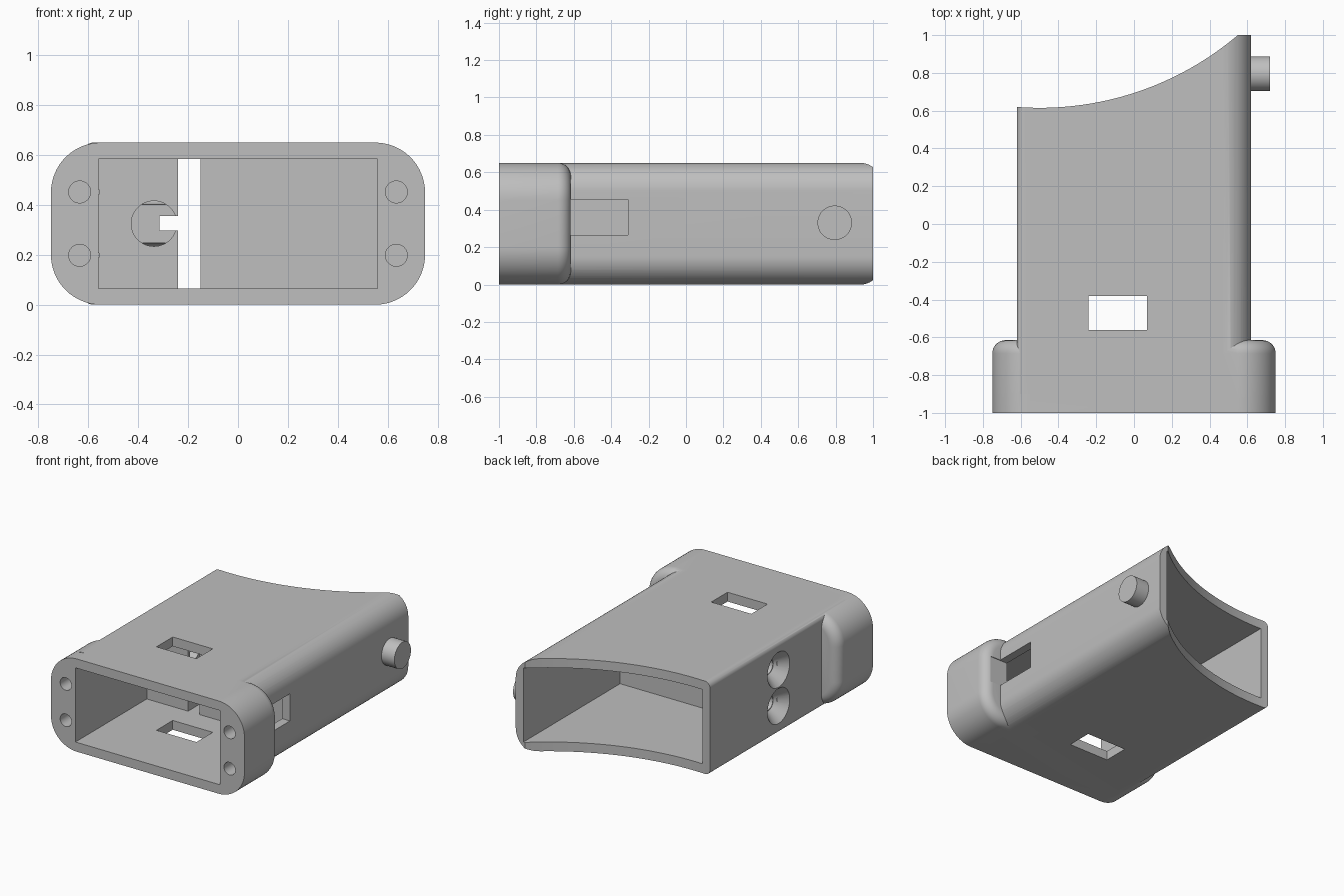
import bpy, bmesh, math
from mathutils import Matrix, Vector

cube = bpy.data.objects.get("Cube")
if cube:
    bpy.data.objects.remove(cube, do_unlink=True)

grey = bpy.data.materials.new("plain grey")
colour = (0.52, 0.52, 0.52, 1)
grey.diffuse_color = colour
grey.use_nodes = True
grey.node_tree.nodes["Principled BSDF"].inputs["Base Color"].default_value = colour

HEIGHT = 0.65
MID = HEIGHT / 2


def make(name, bm):
    bmesh.ops.recalc_face_normals(bm, faces=bm.faces)
    mesh = bpy.data.meshes.new(name)
    bm.to_mesh(mesh)
    bm.free()
    mesh.materials.append(grey)
    obj = bpy.data.objects.new(name, mesh)
    bpy.context.collection.objects.link(obj)
    return obj


def rounded_bar(name, half, r_left, r_right, y0, y1, fillet=0):
    """Rounded rectangle in x-z, extruded along y; the rear rim may be filleted."""
    corners = [(half - r_left, HEIGHT - r_left, r_left, 0),
               (r_right - half, HEIGHT - r_right, r_right, 1),
               (r_right - half, r_right, r_right, 2),
               (half - r_left, r_left, r_left, 3)]
    bm = bmesh.new()
    ring = []
    for cx, cz, r, quarter in corners:
        for i in range(17):
            a = math.pi / 2 * (quarter + i / 16)
            ring.append(bm.verts.new((cx + r * math.cos(a), y0, cz + r * math.sin(a))))
    face = bm.faces.new(ring)
    out = bmesh.ops.extrude_face_region(bm, geom=[face])["geom"]
    verts = [v for v in out if isinstance(v, bmesh.types.BMVert)]
    bmesh.ops.translate(bm, verts=verts, vec=(0, y1 - y0, 0))
    if fillet:
        rim = [e for e in bm.edges if all(abs(v.co.y - y1) < 1e-5 for v in e.verts)]
        bmesh.ops.bevel(bm, geom=rim, offset=fillet, segments=8, profile=0.5, affect='EDGES')
    return make(name, bm)


def box(name, x, y, z):
    bm = bmesh.new()
    bmesh.ops.create_cube(bm, size=1)
    for v in bm.verts:
        v.co = [(lo + hi) / 2 + c * (hi - lo) for c, (lo, hi) in zip(v.co, (x, y, z))]
    return make(name, bm)


def rod(name, start, end, r1, r2=None, sides=48):
    """Cylinder or cone between two points."""
    start, end = Vector(start), Vector(end)
    axis = end - start
    turn = axis.to_track_quat('Z', 'Y').to_matrix().to_4x4()
    bm = bmesh.new()
    bmesh.ops.create_cone(bm, cap_ends=True, segments=sides, radius1=r1,
                          radius2=r1 if r2 is None else r2, depth=axis.length,
                          matrix=Matrix.Translation((start + end) / 2) @ turn)
    return make(name, bm)


def combine(target, tool, operation='DIFFERENCE'):
    tool.hide_render = True
    mod = target.modifiers.new("cut", 'BOOLEAN')
    mod.operation = operation
    mod.solver = 'EXACT'
    mod.object = tool
    bpy.context.view_layer.objects.active = target
    bpy.ops.object.modifier_apply(modifier=mod.name)
    bpy.data.objects.remove(tool, do_unlink=True)


def smooth(obj):
    bpy.ops.object.select_all(action='DESELECT')
    obj.select_set(True)
    bpy.context.view_layer.objects.active = obj
    bpy.ops.object.shade_smooth_by_angle(angle=math.radians(30))


# Sleeve with softer corners on its left, and the mounting flange
housing = rounded_bar("housing", 0.62, 0.15, 0.04, -0.9, 1)
combine(housing, rounded_bar("flange", 0.75, 0.2, 0.2, -1, -0.615, 0.07), 'UNION')

# Concave rear end
R = 1.624
combine(housing, rod("rear_arc", (-0.5, 0.615 + R, -0.5), (-0.5, 0.615 + R, 1.2), R, sides=256))

# Front and rear cavities leave an inner partition, split by a slit
inner_z = (0.065, 0.585)
combine(housing, box("front_cavity", (-0.56, 0.56), (-1.2, -0.21), inner_z))
combine(housing, box("rear_cavity", (-0.56, 0.56), (-0.07, 1.2), inner_z))
combine(housing, box("partition_slit", (-0.24, -0.15), (-0.4, 0.1), inner_z))

# Round recess and notch in the narrow part of the partition
combine(housing, rod("partition_recess", (-0.337, -0.4, MID), (-0.337, -0.14, MID), 0.091))
combine(housing, box("partition_notch", (-0.315, -0.2), (-0.4, 0.1), (0.297, 0.355)))

# Windows through top and bottom, and the slot in the left wall
combine(housing, box("window", (-0.24, 0.07), (-0.56, -0.38), (-0.2, 0.9)))
combine(housing, box("side_slot", (0.5, 0.7), (-0.62, -0.31), (0.265, 0.455)))

# Screw holes: four in the flange face, two countersunk in the right wall
for z in (MID - 0.127, MID + 0.127):
    for x in (-0.635, 0.635):
        combine(housing, rod("flange_hole", (x, -1.1, z), (x, -0.7, z), 0.044))
    combine(housing, rod("countersink", (-0.64, -0.14, z), (-0.54, -0.14, z), 0.14, 0.055))
    combine(housing, rod("screw_hole", (-0.58, -0.14, z), (-0.2, -0.14, z), 0.05))
smooth(housing)

# Side peg
peg = rod("side_peg", (0.59, 0.795, 0.33), (0.72, 0.795, 0.33), 0.092)
smooth(peg)
